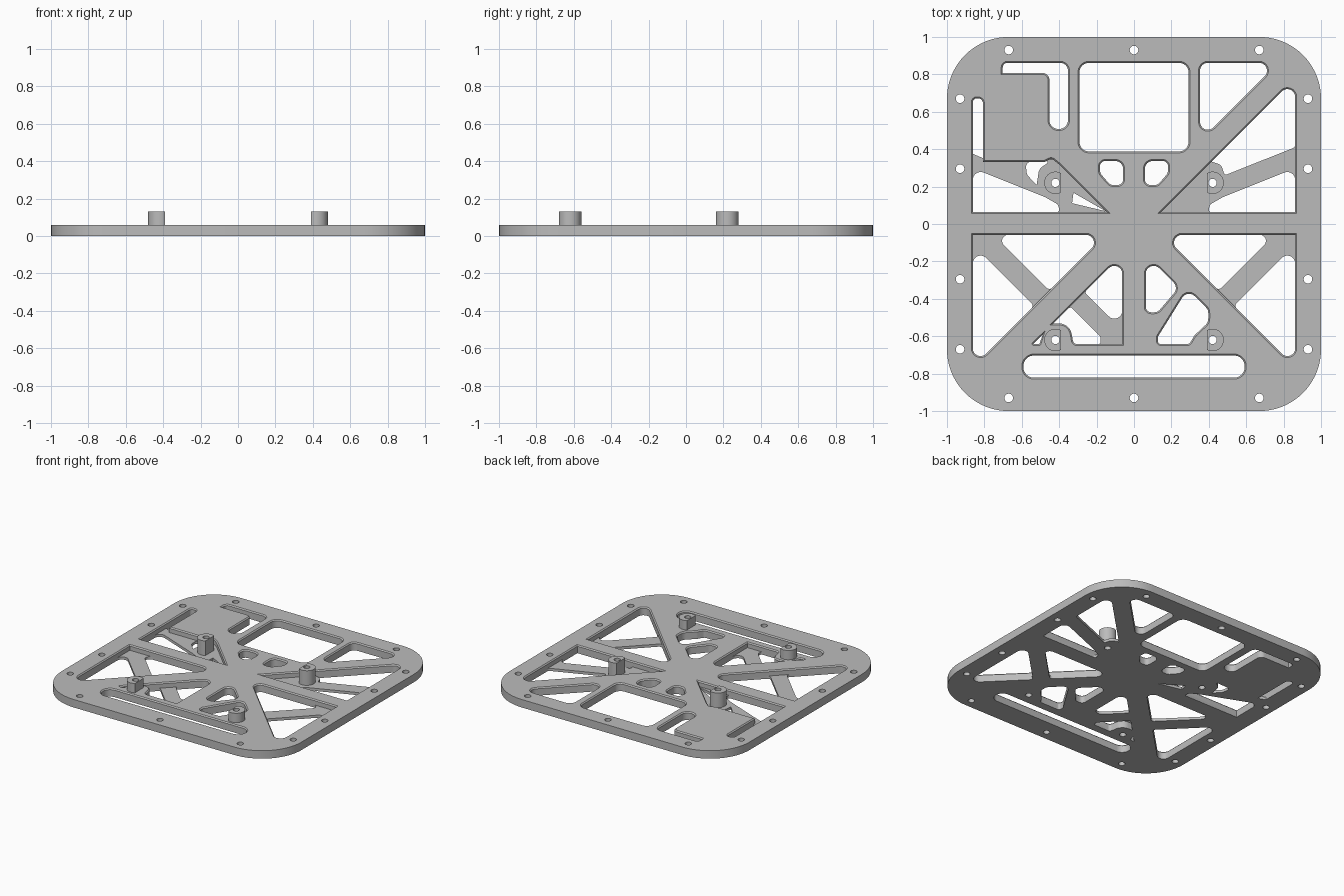
import bpy, bmesh
from math import pi, sin, cos, tan
from mathutils import Vector

if "Cube" in bpy.data.objects:
    bpy.data.objects.remove(bpy.data.objects["Cube"])

grey = bpy.data.materials.new("plain grey")
grey.use_nodes = True
grey.diffuse_color = (0.5, 0.5, 0.5, 1)
grey.node_tree.nodes["Principled BSDF"].inputs["Base Color"].default_value = grey.diffuse_color

LIP = 0.008          # chamfer width around the openings
WEB, TOP, BOSS = 0.02, 0.06, 0.13


def circle(x, y, r, n=24):
    return [Vector((x + r * cos(2 * pi * i / n), y + r * sin(2 * pi * i / n))) for i in range(n)]


def rounded(corners, n=8):
    """Counter-clockwise outline from (x, y, radius) corners."""
    area = sum(a[0] * b[1] - b[0] * a[1] for a, b in zip(corners, corners[1:] + corners[:1]))
    if area < 0:
        corners = corners[::-1]
    out = []
    for i, (x, y, r) in enumerate(corners):
        p = Vector((x, y))
        a = Vector(corners[i - 1][:2]) - p
        b = Vector(corners[(i + 1) % len(corners)][:2]) - p
        if r == 0:
            out.append(p)
            continue
        half = a.angle(b) / 2
        reach = min(r / tan(half), a.length * 0.49, b.length * 0.49)
        r = reach * tan(half)
        a.normalize()
        b.normalize()
        mid = p + (a + b).normalized() * (r / sin(half))
        u, v = p + a * reach - mid, p + b * reach - mid
        sweep = u.angle_signed(v)
        for k in range(n + 1):
            t = -sweep * k / n
            out.append(mid + Vector((u.x * cos(t) - u.y * sin(t), u.x * sin(t) + u.y * cos(t))))
    return out


def shrink(loop, d):
    """Move a counter-clockwise outline inward."""
    out = []
    for i, p in enumerate(loop):
        a = (p - loop[i - 1]).normalized()
        b = (loop[(i + 1) % len(loop)] - p).normalized()
        n = Vector((-a.y - b.y, a.x + b.x)).normalized()
        out.append(p + n * (d / max(0.35, n.dot(Vector((-a.y, a.x))))))
    return out


def mirror(corners):
    return [(-x, y, r) for x, y, r in corners]


def slab(name, outline, openings, circles, z0, z1, chamfer=False):
    """Flat plate with openings, optionally chamfered at their upper rim."""
    bm = bmesh.new()
    rings = [[(outline, z0), (outline, z1)]] + [[(c, z0), (c, z1)] for c in circles]
    for loop in openings:
        small = shrink(loop, LIP)
        if chamfer:
            rings.append([(small, z0), (small, z1 - LIP), (loop, z1)])
        else:
            rings.append([(small, z0), (small, z1)])
    caps = [[], []]
    for levels in rings:
        rows = [[bm.verts.new((p.x, p.y, z)) for p in loop] for loop, z in levels]
        count = len(rows[0])
        for low, high in zip(rows, rows[1:]):
            for i in range(count):
                j = (i + 1) % count
                bm.faces.new((low[i], low[j], high[j], high[i]))
        for cap, row in zip(caps, (rows[0], rows[-1])):
            cap += [bm.edges.get((row[i - 1], row[i])) for i in range(count)]
    for cap in caps:
        bmesh.ops.triangle_fill(bm, edges=cap, use_beauty=True, normal=(0, 0, 1))
    bmesh.ops.recalc_face_normals(bm, faces=bm.faces[:])
    mesh = bpy.data.meshes.new(name)
    bm.to_mesh(mesh)
    bm.free()
    mesh.materials.append(grey)
    obj = bpy.data.objects.new(name, mesh)
    bpy.context.collection.objects.link(obj)
    bpy.ops.object.select_all(action="DESELECT")
    obj.select_set(True)
    bpy.context.view_layer.objects.active = obj
    bpy.ops.object.shade_smooth_by_angle(angle=pi / 6)
    return obj


def box(x0, x1, y0, y1, r):
    return [(x0, y0, r), (x1, y0, r), (x1, y1, r), (x0, y1, r)]


# Openings that pass straight through the plate
finger_hole = [(.05, .345, .05), (.19, .345, .05), (.19, .27, .05), (.13, .2, .05), (.05, .2, .05)]
through = [
    box(-.3, .3, .38, .87, .06),
    box(-.6, .6, -.83, -.695, .066),
    finger_hole, mirror(finger_hole),
    [(.345, .87, .05), (.79, .87, .05), (.345, .425, .05)],
    [(-.345, .87, .05), (-.71, .87, .05), (-.71, .8, 0), (-.46, .8, .03),
     (-.46, .5, .055), (-.345, .5, .055)],
    [(.055, -.145, .05), (.25, -.34, .05), (.13, -.48, .05), (.055, -.48, .05)],
    [(.285, -.335, .05), (.405, -.455, .05), (.405, -.53, .06), (.33, -.6, .04),
     (.3, -.65, .03), (.12, -.65, .03), (.12, -.6, .02)],
    [(-.56, -.65, .01), (-.5, -.65, .01), (-.475, -.57, 0)],
]

# Deep pockets whose floor is a thin web
lower_pocket = [(-.87, -.05, 0), (-.135, -.05, .05), (-.87, -.785, .05)]
pockets = [
    lower_pocket, mirror(lower_pocket),
    [(.87, .8, .05), (.87, .055, 0), (.125, .055, 0)],
    [(-.87, .68, .03), (-.8, .68, .05), (-.8, .34, 0), (-.48, .34, 0), (-.44, .36, .03),
     (-.39, .32, 0), (-.125, .055, 0), (-.87, .055, 0)],
    [(-.055, -.145, .05), (-.45, -.54, 0), (-.35, -.54, .07), (-.33, -.65, .03), (-.055, -.65, 0)],
]

# Cut-outs in the web, leaving thin ribs
side_cut = [(.385, .055, .03), (.87, .055, 0), (.87, .31, .05), (.47, .15, .03), (.4, .11, .03)]
upper_cut = [(-.77, -.05, .04), (-.135, -.05, .05), (-.4525, -.3675, .03)]
lower_cut = [(-.87, -.09, .05), (-.87, -.785, .05), (-.5225, -.4375, .03)]
web_cuts = [
    side_cut, mirror(side_cut),
    upper_cut, mirror(upper_cut), lower_cut, mirror(lower_cut),
    [(.4, .33, 0), (.87, .8, .05), (.87, .405, .03), (.48, .25, .02), (.46, .31, .03)],
    [(-.87, .68, .03), (-.8, .68, .05), (-.8, .34, 0), (-.87, .37, 0)],
    [(-.59, .34, .04), (-.42, .345, .02), (-.5, .29, .04), (-.515, .19, .01), (-.58, .26, .04)],
    [(-.33, .18, 0), (-.13, .06, 0), (-.34, .105, 0)],
    [(-.055, -.145, .05), (-.275, -.365, .02), (-.055, -.585, .05)],
    [(-.34, -.43, .02), (-.45, -.54, 0), (-.35, -.54, .07), (-.33, -.65, .03),
     (-.17, -.65, .02), (-.17, -.6, .04)],
]

# Screw holes round the rim and under the bosses
screws = [(0, .93), (0, -.93)]
for sx in (-1, 1):
    for sy in (-1, 1):
        screws += [(sx * .67, sy * .93), (sx * .93, sy * .67), (sx * .93, sy * .295)]
bosses = [(s * .42, y) for s in (-1, 1) for y in (.22, -.62)]
front_bosses = [b for b in bosses if b[1] < 0]


def holes(points):
    return [circle(x, y, .023) for x, y in points]


border = rounded(box(-1, 1, -1, 1, .33), 20)
slab("plate_base_with_ribs", border, [rounded(c) for c in through + web_cuts],
     holes(screws + bosses), 0, WEB)
slab("plate_frame", border, [rounded(c) for c in through + pockets],
     holes(screws + front_bosses), WEB, TOP, chamfer=True)

# D-shaped standoffs, flat side towards the middle
for x, y in bosses:
    side = 1 if x > 0 else -1
    start = -2 * pi / 3
    shape = [Vector((x + side * .06 * cos(start + k * pi / 18), y + .06 * sin(start + k * pi / 18)))
             for k in range(25)]
    label = ("front" if y < 0 else "back") + ("_left" if x > 0 else "_right")
    slab(label + "_standoff", shape, [], [circle(x, y, .022)], TOP if y < 0 else WEB, BOSS)
